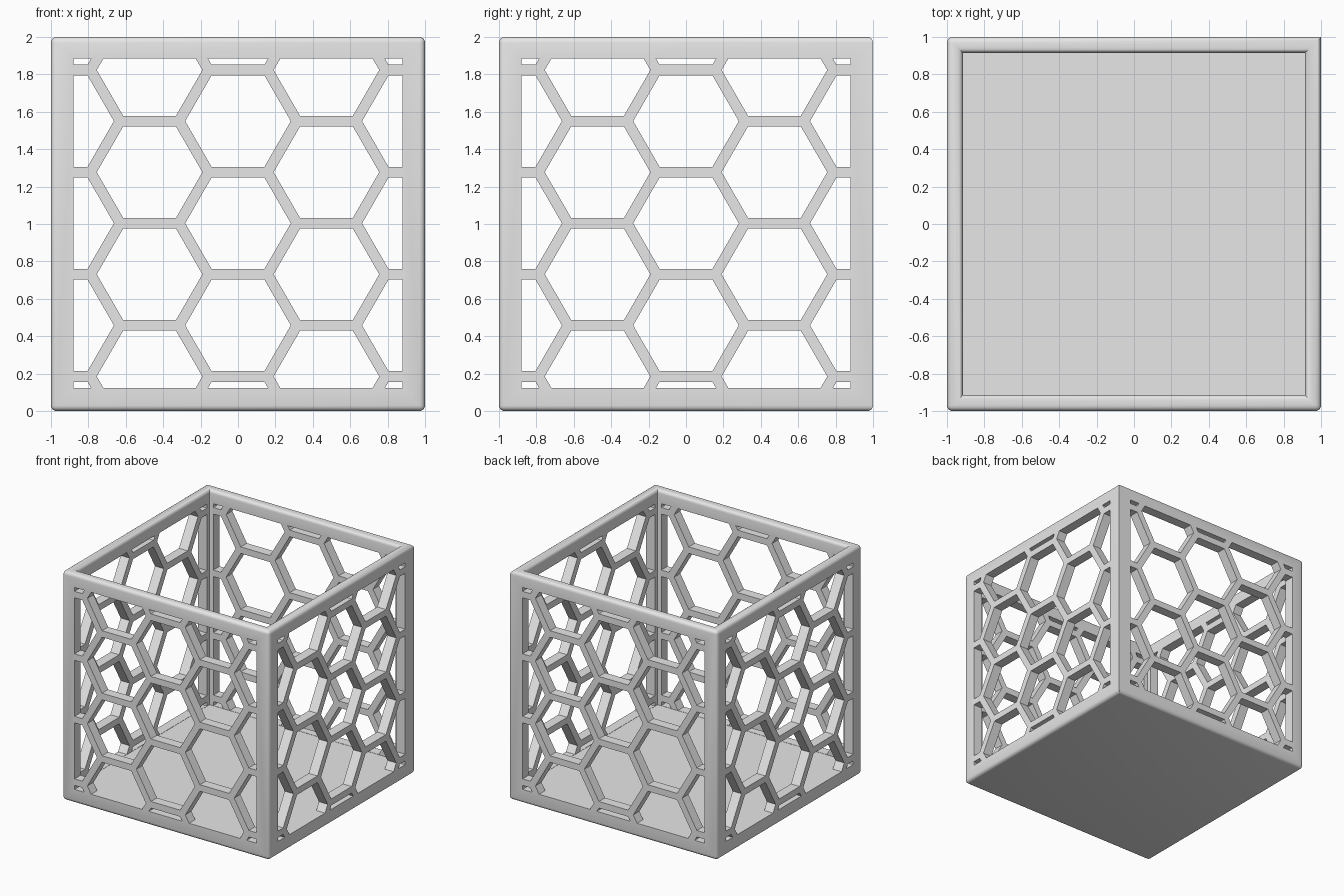
import bpy, bmesh, math
from mathutils import Matrix, Vector

cube = bpy.data.objects.get("Cube")
if cube:
    bpy.data.objects.remove(cube, do_unlink=True)

WALL = 0.12                  # wall and floor thickness
INNER = 1 - WALL
PITCH = 0.546                # distance between honeycomb cells
RADIUS = (PITCH - 0.057) / math.sqrt(3)
MIDDLE = 1.004
LOW, HIGH = 0.122, 1.885     # window opening in each wall
SIDE = 0.879

grey = bpy.data.materials.new("light grey")
grey.use_nodes = True
colour = (0.8, 0.8, 0.8, 1)
grey.diffuse_color = colour
grey.node_tree.nodes["Principled BSDF"].inputs["Base Color"].default_value = colour


def add_object(name, bm):
    mesh = bpy.data.meshes.new(name)
    bm.normal_update()
    bm.to_mesh(mesh)
    bm.free()
    mesh.materials.append(grey)
    obj = bpy.data.objects.new(name, mesh)
    bpy.context.collection.objects.link(obj)
    return obj


# Open-topped box with a hollow sunk from its top face
bm = bmesh.new()
bmesh.ops.create_cube(bm, size=2, matrix=Matrix.Translation((0, 0, 1)))
top = next(f for f in bm.faces if f.normal.z > 0.9)
bmesh.ops.inset_region(bm, faces=[top], thickness=WALL)
hollow = bmesh.ops.extrude_discrete_faces(bm, faces=[top])["faces"][0]
bmesh.ops.translate(bm, verts=hollow.verts, vec=(0, 0, WALL - 2))


# Round the rim, the base and the outer posts; one post stays sharp
def is_rounded(edge):
    a, b = (v.co for v in edge.verts)
    mid = (a + b) / 2
    if abs(a.z - b.z) > 0.1:
        return abs(mid.x) > 0.99 and mid.x + mid.y < 1.9
    axis_aligned = min(abs(a.x - b.x), abs(a.y - b.y)) < 0.01
    return axis_aligned and (mid.z > 1.99 or mid.z < 0.01)


bmesh.ops.bevel(bm, geom=[e for e in bm.edges if is_rounded(e)], offset=0.03,
                segments=4, profile=0.5, affect="EDGES", clamp_overlap=True)
bmesh.ops.recalc_face_normals(bm, faces=bm.faces)
box = add_object("honeycomb_box", bm)


# Keep the part of a polygon on the inner side of a line
def clip(points, axis, limit, sign):
    kept = []
    for i, p in enumerate(points):
        q = points[(i + 1) % len(points)]
        dp, dq = sign * (limit - p[axis]), sign * (limit - q[axis])
        if dp >= 0:
            kept.append(p)
        if dp * dq < 0:
            kept.append(p.lerp(q, dp / (dp - dq)))
    return kept


# Hexagonal cells trimmed to the window opening
cells = []
for column in range(-2, 3):
    for row in range(-3, 4):
        x = column * PITCH * math.sqrt(3) / 2
        z = MIDDLE + PITCH * (row + 0.5 * (column % 2))
        cell = [Vector((x + RADIUS * math.cos(k * math.pi / 3),
                        z + RADIUS * math.sin(k * math.pi / 3))) for k in range(6)]
        for axis, limit, sign in ((0, SIDE, 1), (0, -SIDE, -1), (1, HIGH, 1), (1, LOW, -1)):
            cell = clip(cell, axis, limit, sign) if cell else cell
        if len(cell) > 2:
            cells.append(cell)

# One set of cell prisms for each wall
bm = bmesh.new()
for turn in range(4):
    spin = Matrix.Rotation(turn * math.pi / 2, 4, "Z")
    for cell in cells:
        face = bm.faces.new([bm.verts.new(spin @ Vector((p.x, -1.05, p.y))) for p in cell])
        ends = bmesh.ops.extrude_face_region(bm, geom=[face])["geom"]
        bmesh.ops.translate(bm, verts=[g for g in ends if isinstance(g, bmesh.types.BMVert)],
                            vec=spin @ Vector((0, 1.05 - INNER + 0.02, 0)))
bmesh.ops.recalc_face_normals(bm, faces=bm.faces)
cutter = add_object("window_cutter", bm)
cutter.hide_render = True

# Cut the windows, then drop the cutter
bpy.ops.object.select_all(action="DESELECT")
box.select_set(True)
bpy.context.view_layer.objects.active = box
cut = box.modifiers.new("windows", "BOOLEAN")
cut.operation = "DIFFERENCE"
cut.solver = "EXACT"
cut.object = cutter
bpy.ops.object.modifier_apply(modifier=cut.name)
bpy.data.objects.remove(cutter, do_unlink=True)
bpy.ops.object.shade_smooth_by_angle(angle=math.radians(35))
